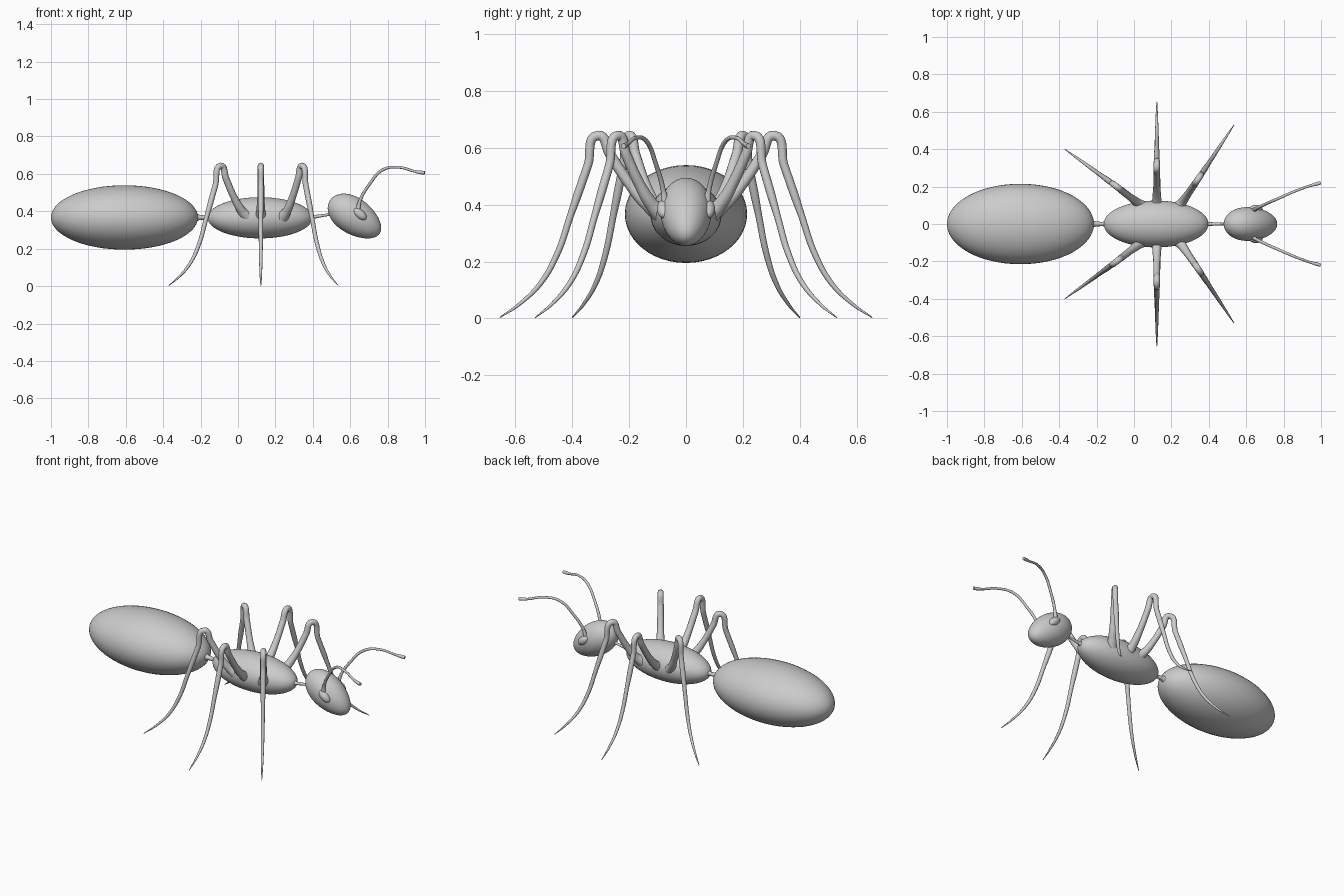
import bpy, math
from mathutils import Vector, Matrix

cube = bpy.data.objects.get("Cube")
if cube:
    bpy.data.objects.remove(cube, do_unlink=True)

grey = bpy.data.materials.new("light grey")
grey.use_nodes = True
colour = (0.6, 0.6, 0.6, 1)
grey.diffuse_color = colour
grey.node_tree.nodes["Principled BSDF"].inputs["Base Color"].default_value = colour


def finish(ob, name, mirrored):
    """Name, colour and smooth a part; mirror it across the body if paired."""
    ob.name = name
    ob.data.materials.clear()
    ob.data.materials.append(grey)
    bpy.ops.object.select_all(action="DESELECT")
    ob.select_set(True)
    bpy.context.view_layer.objects.active = ob
    bpy.ops.object.shade_smooth()
    if mirrored:
        mod = ob.modifiers.new("Mirror", "MIRROR")
        mod.use_axis = (False, True, False)
    return ob


def ellipsoid(name, centre, radii, pitch=0, taper=0, mirrored=False):
    bpy.ops.mesh.primitive_uv_sphere_add(segments=48, ring_count=32)
    ob = bpy.context.object
    # poles lie along the body axis
    ob.data.transform(Matrix.Rotation(math.pi / 2, 4, "Y"))
    for v in ob.data.vertices:
        slim = 1 - taper * v.co.x
        v.co = Vector((v.co.x * radii[0], v.co.y * radii[1] * slim, v.co.z * radii[2] * slim))
    ob.data.transform(Matrix.Translation(centre) @ Matrix.Rotation(pitch, 4, "Y"))
    return finish(ob, name, mirrored)


def tube(name, points, mirrored=False):
    """Tapered tube through (position, radius) pairs."""
    curve = bpy.data.curves.new(name, "CURVE")
    curve.dimensions = "3D"
    curve.bevel_depth = 1
    curve.bevel_resolution = 4
    curve.resolution_u = 8
    curve.use_fill_caps = True
    spline = curve.splines.new("BEZIER")
    spline.bezier_points.add(len(points) - 1)
    for p, (co, radius) in zip(spline.bezier_points, points):
        p.co = co
        p.radius = radius
        p.handle_left_type = p.handle_right_type = "AUTO"
    ob = bpy.data.objects.new(name, curve)
    bpy.context.collection.objects.link(ob)
    bpy.ops.object.select_all(action="DESELECT")
    ob.select_set(True)
    bpy.context.view_layer.objects.active = ob
    bpy.ops.object.convert(target="MESH")
    return finish(bpy.context.object, name, mirrored)


# Body
ellipsoid("abdomen", (-0.607, 0, 0.367), (0.393, 0.215, 0.172))
ellipsoid("thorax", (0.118, 0, 0.365), (0.28, 0.125, 0.11))
ellipsoid("head", (0.625, 0, 0.37), (0.16, 0.09, 0.096), math.radians(34), 0.12)

# Waist and neck, flared where they meet the body
tube("waist", [((-0.24, 0, 0.367), 0.03), ((-0.205, 0, 0.367), 0.014),
               ((-0.17, 0, 0.366), 0.011), ((-0.13, 0, 0.365), 0.025)])
tube("neck", [((0.36, 0, 0.365), 0.028), ((0.405, 0, 0.37), 0.01),
              ((0.47, 0, 0.38), 0.007), ((0.53, 0, 0.39), 0.014)])

# Legs: (root, knee, tip) on the ground plan, shared height and thickness profile
UPPER = [(0, 0.37, 0.034), (0.2, 0.40, 0.024), (0.5, 0.475, 0.019),
         (0.8, 0.575, 0.018), (1, 0.643, 0.017)]
LOWER = [(0.1, 0.54, 0.015), (0.2, 0.44, 0.015), (0.28, 0.36, 0.012), (0.41, 0.23, 0.011),
         (0.58, 0.125, 0.009), (0.8, 0.05, 0.006), (1, 0.003, 0.002)]
LEGS = {
    "front_leg": ((0.24, 0.09), (0.343, 0.24), (0.535, 0.53)),
    "middle_leg": ((0.122, 0.09), (0.122, 0.31), (0.122, 0.655)),
    "back_leg": ((0.05, 0.09), (-0.093, 0.20), (-0.37, 0.40)),
}
for name, plan in LEGS.items():
    root, knee, tip = (Vector(p) for p in plan)
    path = [(root.lerp(knee, t).to_3d() + Vector((0, 0, z)), r) for t, z, r in UPPER]
    path += [(knee.lerp(tip, t).to_3d() + Vector((0, 0, z)), r) for t, z, r in LOWER]
    tube(name, path, True)

# Antennae with their sockets
ellipsoid("antenna_socket", (0.652, 0.078, 0.385), (0.042, 0.024, 0.024), math.radians(40), 0, True)
tube("antenna", [((0.64, 0.072, 0.39), 0.016), ((0.65, 0.08, 0.45), 0.009),
                 ((0.70, 0.105, 0.54), 0.008), ((0.775, 0.138, 0.622), 0.008),
                 ((0.86, 0.175, 0.635), 0.007), ((0.95, 0.207, 0.612), 0.007),
                 ((0.975, 0.214, 0.608), 0.01), ((0.998, 0.22, 0.606), 0.009)], True)
